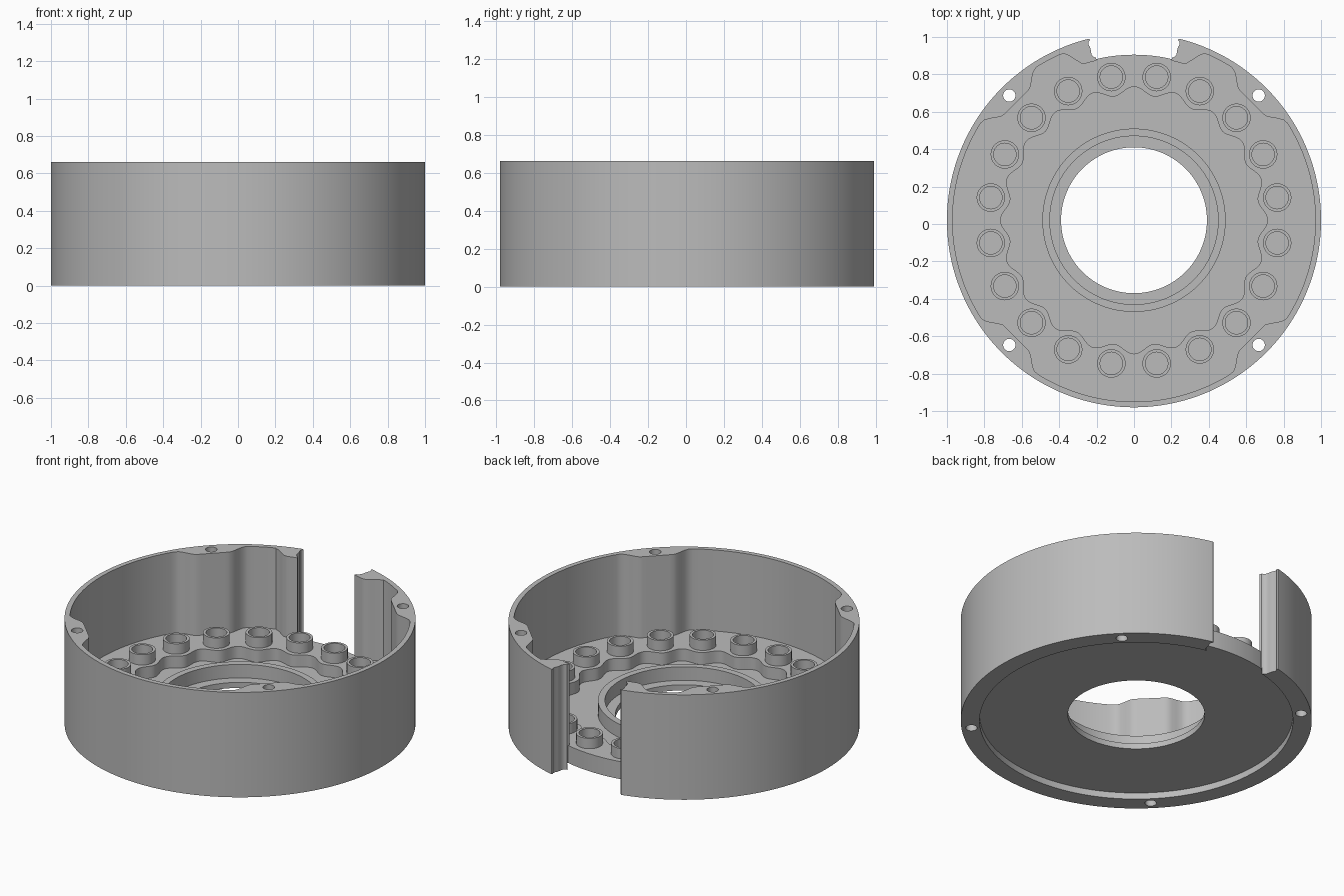
import bpy, bmesh, math
from math import radians, cos, sin, pi

if "Cube" in bpy.data.objects:
    bpy.data.objects.remove(bpy.data.objects["Cube"])

CY = 0.02          # y of the ring centre
GREY = bpy.data.materials.new("grey plastic")
GREY.diffuse_color = (0.5, 0.5, 0.5, 1)
GREY.use_nodes = True
GREY.node_tree.nodes["Principled BSDF"].inputs["Base Color"].default_value = GREY.diffuse_color


def polar(r, deg):
    return (r * cos(radians(deg)), r * sin(radians(deg)))


def circle(r, n=128, centre=(0, 0)):
    return [(centre[0] + r * cos(2 * pi * i / n), centre[1] + r * sin(2 * pi * i / n))
            for i in range(n)]


def prism(name, loops, z0, z1):
    """Extrude closed outlines (inner loops become holes) from z0 to z1."""
    cu = bpy.data.curves.new(name, 'CURVE')
    cu.dimensions = '2D'
    cu.fill_mode = 'BOTH'
    cu.extrude = (z1 - z0) / 2
    for loop in loops:
        sp = cu.splines.new('POLY')
        sp.points.add(len(loop) - 1)
        for p, (x, y) in zip(sp.points, loop):
            p.co = (x, y + CY, 0, 1)
        sp.use_cyclic_u = True
    tmp = bpy.data.objects.new(name + "_outline", cu)
    bpy.context.collection.objects.link(tmp)
    dg = bpy.context.evaluated_depsgraph_get()
    me = bpy.data.meshes.new_from_object(tmp.evaluated_get(dg))
    bpy.data.objects.remove(tmp)
    bm = bmesh.new()
    bm.from_mesh(me)
    bmesh.ops.remove_doubles(bm, verts=bm.verts, dist=1e-5)
    bmesh.ops.translate(bm, verts=bm.verts, vec=(0, 0, (z0 + z1) / 2))
    bmesh.ops.recalc_face_normals(bm, faces=bm.faces)
    bm.to_mesh(me)
    bm.free()
    me.materials.clear()
    me.materials.append(GREY)
    ob = bpy.data.objects.new(name, me)
    bpy.context.collection.objects.link(ob)
    bpy.ops.object.select_all(action='DESELECT')
    ob.select_set(True)
    bpy.context.view_layer.objects.active = ob
    bpy.ops.object.shade_smooth_by_angle(angle=radians(30))
    return ob


def smooth(t):
    t = max(0.0, min(1.0, t))
    return t * t * (3 - 2 * t)


def wall_inner(deg):
    """Inner wall radius: thicker at four screw bosses and at the opening."""
    r = 0.97
    for boss in (45, 135, 225, 315):
        d = abs(deg - boss)
        if d < 13:
            flat = 0.89 / cos(radians(min(d, 8)))
            r = flat + (0.97 - flat) * smooth((d - 6) / 6.5)
    d = abs((deg - 90 + 180) % 360 - 180)
    if d < 24:
        r = 0.97 - 0.093 * smooth((23.5 - d) / 6)
    return r


# concave hook at the opening, right side, from outer tip inwards
HOOK = [(0.235, 0.964), (0.243, 0.955), (0.243, 0.94), (0.235, 0.925), (0.231, 0.91),
        (0.23, 0.9), (0.226, 0.885), (0.217, 0.874), (0.205, 0.868)]
START = math.degrees(math.atan2(0.964, 0.235)) - 0.3
SWEEP = 360 - 2 * (90 - START)      # arc running the long way round


def open_ring(inner):
    """C-shaped outline with a hooked end on both sides of the opening."""
    n = 240
    left = [(-x, y) for x, y in HOOK]
    outer = [polar(1.0, START - SWEEP * i / n) for i in range(n + 1)]
    a0 = 180 - 76.9 + 0.0
    back = [polar(inner((a0 + (360 - 26.2) * i / n) % 360),
                  a0 + (360 - 26.2) * i / n) for i in range(n + 1)]
    return outer + left + back + HOOK[::-1]


screws = [circle(0.033, 24, polar(0.943, a)) for a in (45, 135, 225, 315)]

# outer wall and the ring that surrounds the underside recess
prism("outer_wall", [open_ring(wall_inner)] + screws, 0.04, 0.66)
prism("base_ring", [open_ring(lambda a: 0.893)] + screws, 0.0, 0.04)

# raised ledge with a scalloped inner edge, cut back at the opening
wave = [polar(0.692 - 0.022 * cos(radians(20 * (a - 9))), a)
        for a in (i * 1.0 for i in range(360))]
ledge = [polar(0.885 if 75 <= a <= 105 else 0.9, a) for a in range(360)]
ledge = [polar(0.885 if 75 <= a <= 105 else min(wall_inner(a) + 0.01, 0.98), a)
         for a in range(360)]
prism("ledge", [ledge, wave], 0.04, 0.15)

# lower floor with the central bore, and the raised collar around it
prism("floor", [wave, circle(0.39)], 0.04, 0.075)
prism("collar", [circle(0.49), circle(0.45)], 0.07, 0.16)

# ring of hollow posts
for k in range(20):
    c = polar(0.775, 9 + 18 * k)
    prism(f"post_{k + 1}", [circle(0.076, 32, c), circle(0.06, 32, c)], 0.145, 0.215)
